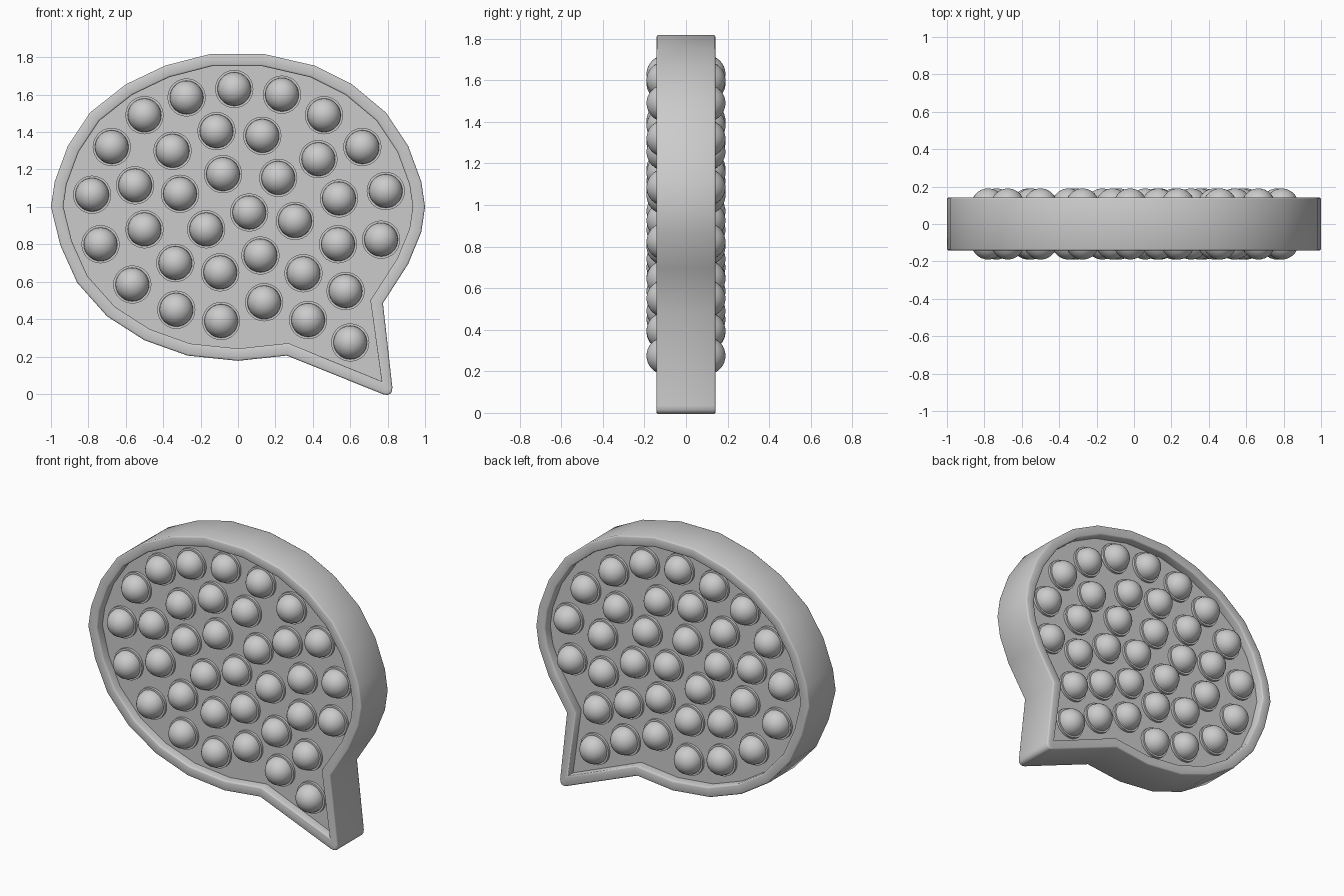
import bpy, bmesh, math

cube = bpy.data.objects.get("Cube")
if cube:
    bpy.data.objects.remove(cube, do_unlink=True)

HALF_DEPTH = 0.142     # half thickness of the rim
FLOOR = 0.083          # half thickness of the recessed sheet
RIM_WIDTH = 0.065

# Speech balloon outline, ending in a sharp tail tip
OUTLINE = [(0.14, 1.817), (0.41, 1.755), (0.61, 1.655), (0.79, 1.505), (0.91, 1.325),
           (0.98, 1.135), (1, 1), (0.98, 0.865), (0.91, 0.695), (0.775, 0.485),
           (0.832, -0.024), (0.26, 0.205), (0, 0.177), (-0.27, 0.205), (-0.5, 0.287),
           (-0.7, 0.415), (-0.86, 0.595), (-0.95, 0.795), (-1, 1), (-0.98, 1.135),
           (-0.91, 1.325), (-0.79, 1.505), (-0.6, 1.655), (-0.39, 1.755), (-0.15, 1.817)]

# Bubble centres (x, z)
BUBBLES = [(-.02, 1.63), (-.275, 1.585), (.235, 1.6), (-.5, 1.49), (.46, 1.49), (-.675, 1.32),
           (.665, 1.32), (-.115, 1.405), (.13, 1.38), (-.35, 1.3), (.43, 1.255), (-.78, 1.065),
           (-.55, 1.115), (-.31, 1.07), (-.08, 1.175), (.215, 1.155), (.54, 1.045), (.79, 1.085),
           (.06, .97), (.305, .925), (-.17, .88), (-.5, .88), (-.735, .8), (.535, .8),
           (.765, .825), (.12, .74), (-.335, .7), (-.095, .65), (.35, .645), (-.565, .585),
           (.575, .55), (.14, .49), (-.33, .45), (.375, .395), (-.09, .39), (.6, .275)]

grey = bpy.data.materials.new("plain grey")
grey.use_nodes = True
color = (0.6, 0.6, 0.6, 1)
grey.diffuse_color = color
grey.node_tree.nodes["Principled BSDF"].inputs["Base Color"].default_value = color


def finish(name, bm, angle):
    """Turn a bmesh into a smooth shaded object with the grey material."""
    mesh = bpy.data.meshes.new(name)
    bm.to_mesh(mesh)
    bm.free()
    mesh.materials.append(grey)
    obj = bpy.data.objects.new(name, mesh)
    bpy.context.collection.objects.link(obj)
    bpy.ops.object.select_all(action='DESELECT')
    obj.select_set(True)
    bpy.context.view_layer.objects.active = obj
    bpy.ops.object.shade_smooth_by_angle(angle=math.radians(angle))


def build_frame():
    """Extruded balloon with both faces recessed inside a softened rim."""
    bm = bmesh.new()
    front = bm.faces.new([bm.verts.new((x, -HALF_DEPTH, z)) for x, z in OUTLINE])
    extruded = bmesh.ops.extrude_face_region(bm, geom=[front], use_keep_orig=True)["geom"]
    back = next(g for g in extruded if isinstance(g, bmesh.types.BMFace))
    bmesh.ops.translate(bm, vec=(0, 2 * HALF_DEPTH, 0), verts=back.verts)
    bmesh.ops.recalc_face_normals(bm, faces=bm.faces)
    # recessed sheet on each side, reaching further into the tail
    for face in (front, back):
        bmesh.ops.inset_region(bm, faces=[face], thickness=RIM_WIDTH, use_even_offset=True)
        inner_tip = min(face.verts, key=lambda v: v.co.z)
        inner_tip.co.x, inner_tip.co.z = 0.768, 0.068
        wall = bmesh.ops.extrude_face_region(bm, geom=[face])["geom"]
        if face.is_valid:
            bm.faces.remove(face)
        for v in (g for g in wall if isinstance(g, bmesh.types.BMVert)):
            v.co.y = math.copysign(FLOOR, v.co.y)
    bmesh.ops.recalc_face_normals(bm, faces=bm.faces)
    # rounded tail tip
    tip = [e for e in bm.edges if all(v.co.z < 0 for v in e.verts)]
    bmesh.ops.bevel(bm, geom=tip, offset=0.06, offset_type='OFFSET',
                    segments=4, profile=0.5, affect='EDGES')
    # softened rim edges
    rim = [e for e in bm.edges if len(e.link_faces) == 2
           and all(abs(v.co.y) > HALF_DEPTH - 0.001 for v in e.verts)
           and e.calc_face_angle() > 1]
    bmesh.ops.bevel(bm, geom=rim, offset=0.009, offset_type='OFFSET',
                    segments=2, profile=0.5, affect='EDGES')
    finish("balloon_frame", bm, 50)


def add_bubble(bm, x, z, side):
    """Lathe one low collar with a half-round dome; side is -1 for front, 1 for back."""
    radius, base = 0.09, 0.1
    profile = [(0.102, FLOOR - 0.005), (0.102, base)]
    for i in range(9):
        a = math.radians(90 * i / 8)
        profile.append((radius * math.cos(a), base + radius * math.sin(a)))
    verts = [bm.verts.new((x + r, side * h, z)) for r, h in profile]
    edges = [bm.edges.new(pair) for pair in zip(verts, verts[1:])]
    bmesh.ops.spin(bm, geom=verts + edges, cent=(x, 0, z), axis=(0, 1, 0),
                   angle=math.tau, steps=28, use_merge=True)


def build_bubbles(name, side):
    bm = bmesh.new()
    for x, z in BUBBLES:
        add_bubble(bm, x, z, side)
    bmesh.ops.remove_doubles(bm, verts=bm.verts, dist=0.0005)
    bmesh.ops.recalc_face_normals(bm, faces=bm.faces)
    finish(name, bm, 40)


build_frame()
build_bubbles("front_bubbles", -1)
build_bubbles("back_bubbles", 1)
